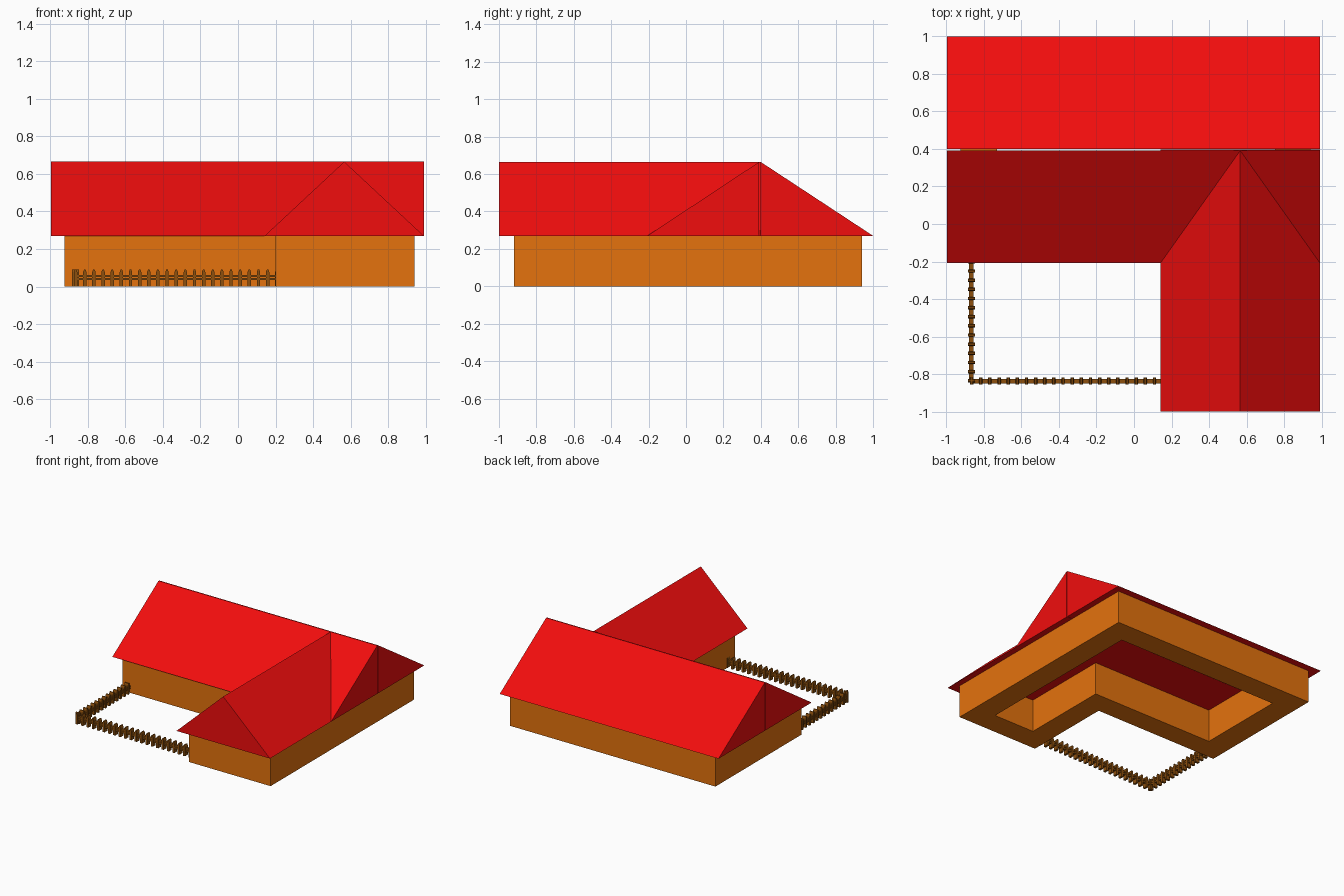
import bpy, bmesh
from mathutils import Vector

if "Cube" in bpy.data.objects:
    bpy.data.objects.remove(bpy.data.objects["Cube"])


def material(name, rgb):
    m = bpy.data.materials.new(name)
    m.diffuse_color = (*rgb, 1)
    m.use_nodes = True
    m.node_tree.nodes["Principled BSDF"].inputs["Base Color"].default_value = m.diffuse_color
    return m


RED = material("roof_red", (0.88, 0.004, 0.004))
ORANGE = material("wall_orange", (0.78, 0.17, 0.004))
BROWN = material("fence_brown", (0.27, 0.08, 0.004))


def finish(bm, name, mat):
    bmesh.ops.recalc_face_normals(bm, faces=bm.faces[:])
    me = bpy.data.meshes.new(name)
    bm.to_mesh(me)
    bm.free()
    ob = bpy.data.objects.new(name, me)
    me.materials.append(mat)
    bpy.context.collection.objects.link(ob)
    return ob


def extrude_profile(bm, pts, offset):
    """Closed solid from a flat outline swept along an offset."""
    f = bm.faces.new([bm.verts.new(p) for p in pts])
    ext = bmesh.ops.extrude_face_region(bm, geom=[f], use_keep_orig=True)
    vs = [g for g in ext["geom"] if isinstance(g, bmesh.types.BMVert)]
    bmesh.ops.translate(bm, verts=vs, vec=Vector(offset))


def solid(name, pts, offset, mat):
    bm = bmesh.new()
    extrude_profile(bm, pts, offset)
    return finish(bm, name, mat)


EAVE, RIDGE = 0.27, 0.665

# Walls: thick L-shaped ring, open in the middle
outer = [(-.925, .94), (.94, .94), (.94, -.92), (.20, -.92), (.20, -.175), (-.925, -.175)]
inner = [(-.73, .75), (.75, .75), (.75, -.73), (.38, -.73), (.38, .005), (-.73, .005)]
bm = bmesh.new()
loops = [[bm.verts.new((x, y, z)) for x, y in ring]
         for ring, z in ((outer, 0), (outer, EAVE), (inner, EAVE), (inner, 0))]
for k in range(4):
    a, b = loops[k], loops[(k + 1) % 4]
    for i in range(6):
        j = (i + 1) % 6
        bm.faces.new((a[i], a[j], b[j], b[i]))
finish(bm, "walls", ORANGE)

# Main roof: two wedges that almost meet at the ridge
for name, eave_y, ridge_y in (("main_roof_back", 1.0, .399), ("main_roof_front", -.207, .391)):
    solid(name, [(-.995, eave_y, EAVE), (-.995, ridge_y, EAVE), (-.995, ridge_y, RIDGE)],
          (1.985, 0, 0), RED)

# Wing roof: gabled prism reaching the main ridge
solid("wing_roof", [(.142, -1, EAVE), (.99, -1, EAVE), (.566, -1, RIDGE)], (0, 1.397, 0), RED)


# Picket fence: pointed pickets joined by two rails
def fence(name, start, direction, length):
    d = Vector(direction)
    side = Vector((-d.y, d.x, 0))
    s = Vector(start)
    up = Vector((0, 0, 1))
    bm = bmesh.new()
    step = .0487
    n = int(length / step)
    for i in range(n + 1):
        c = s + d * (i * step + .01) - side * .018
        outline = [(-.009, 0), (.009, 0), (.009, .077), (.004, .09), (-.004, .09), (-.009, .077)]
        extrude_profile(bm, [c + d * u + up * z for u, z in outline], side * .036)
    for z in (.034, .05):
        c = s - side * .012
        outline = [(-.012, 0), (.012, 0), (.012, .012), (-.012, .012)]
        extrude_profile(bm, [s + side * v + up * (z + w) for v, w in outline], d * length)
    return finish(bm, name, BROWN)


fence("front_fence", (-.875, -.837, 0), (1, 0, 0), 1.08)
fence("side_fence", (-.866, -.845, 0), (0, 1, 0), .68)
